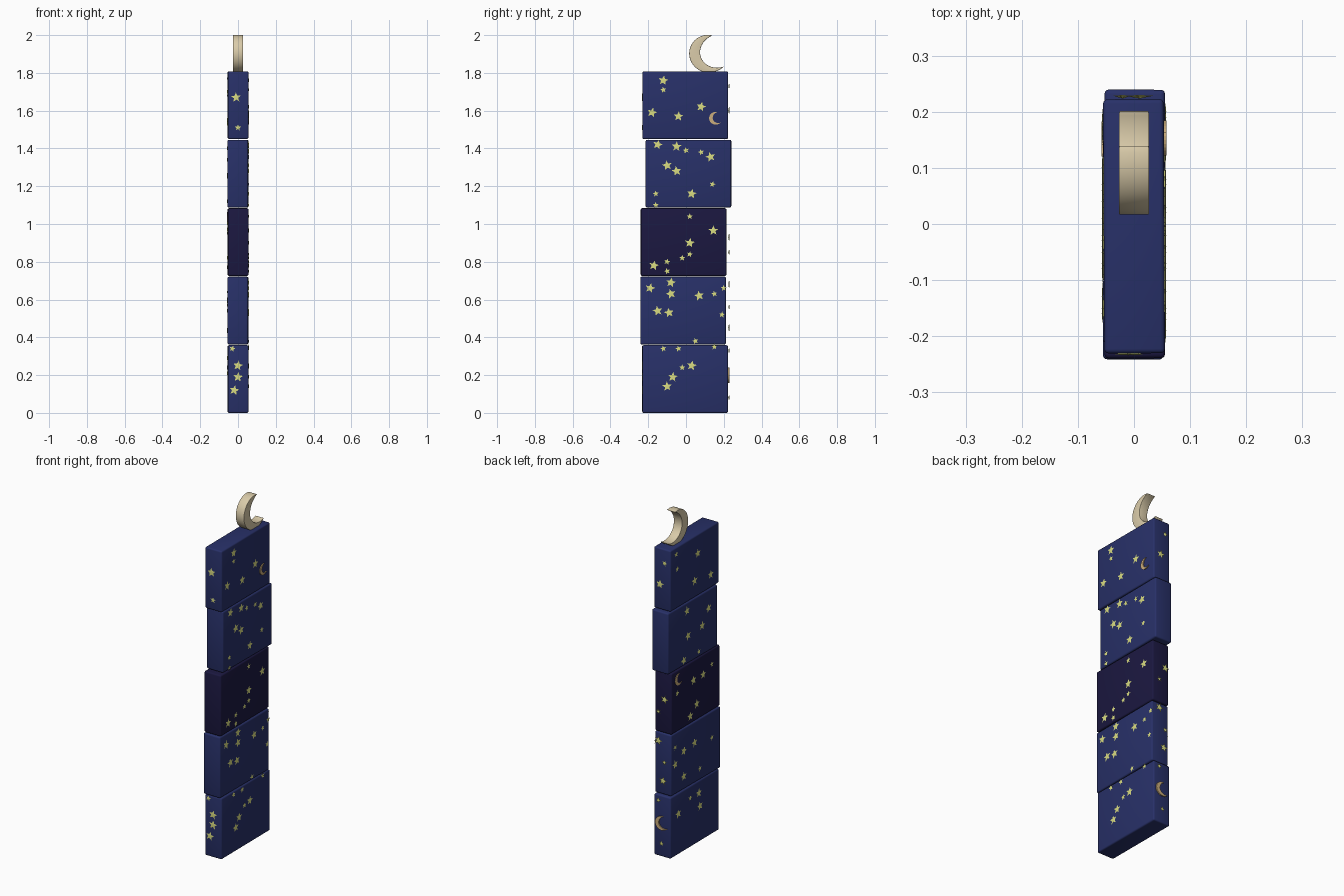
import bpy, bmesh, math, random

cube = bpy.data.objects.get("Cube")
if cube:
    bpy.data.objects.remove(cube, do_unlink=True)

random.seed(4)
HALF_X, HALF_Y, BLOCK_H = 0.054, 0.2265, 0.3585


def material(name, rgb, roughness=0.6):
    mat = bpy.data.materials.new(name)
    mat.use_nodes = True
    colour = (*rgb, 1.0)
    mat.diffuse_color = colour
    shader = mat.node_tree.nodes["Principled BSDF"]
    shader.inputs["Base Color"].default_value = colour
    shader.inputs["Roughness"].default_value = roughness
    return mat


night_blue = material("night blue", (0.021, 0.03, 0.14))
deep_indigo = material("deep indigo", (0.011, 0.009, 0.052))
star_yellow = material("star yellow", (0.7, 0.72, 0.22))
moon_cream = material("moon cream", (0.7, 0.6, 0.4))
moon_gold = material("moon gold", (0.6, 0.42, 0.2))


def finish(bm, name, mat):
    bmesh.ops.recalc_face_normals(bm, faces=bm.faces)
    mesh = bpy.data.meshes.new(name)
    bm.to_mesh(mesh)
    bm.free()
    obj = bpy.data.objects.new(name, mesh)
    bpy.context.collection.objects.link(obj)
    mesh.materials.append(mat)
    return obj


def add_bevel(obj, width, segments):
    bevel = obj.modifiers.new("soft edges", "BEVEL")
    bevel.width, bevel.segments, bevel.limit_method = width, segments, "ANGLE"
    for poly in obj.data.polygons:
        poly.use_smooth = True


# Each side turns (across, up, out) into a point in space
SIDES = {
    "right_side": lambda u, v, d: (HALF_X + d, u, v),
    "left_side": lambda u, v, d: (-HALF_X - d, u, v),
    "front": lambda u, v, d: (u, -HALF_Y - 0.004 - d, v),
    "back": lambda u, v, d: (u, HALF_Y + d, v),
}


def add_star(bm, side, u, v, radius):
    """Five-pointed star with a slightly raised centre."""
    turn = random.uniform(-0.3, 0.3)
    rim = []
    for i in range(10):
        a = turn + math.pi * (0.5 + i / 5)
        r = radius if i % 2 == 0 else radius * 0.45
        rim.append(bm.verts.new(side(u + r * math.cos(a), v + r * math.sin(a), 0.002)))
    peak = bm.verts.new(side(u, v, 0.0035))
    base = bm.verts.new(side(u, v, -0.003))
    for a, b in zip(rim, rim[1:] + rim[:1]):
        bm.faces.new((a, b, peak)).smooth = True
        bm.faces.new((b, a, base))


def add_crescent(bm, place, radius, near, far, steps=20):
    """Crescent opening to the upper right, solid between depths near and far."""
    start, end = math.radians(75), math.radians(322)
    outer, inner = [], []
    for i in range(steps + 1):
        t = i / steps
        a = start + (end - start) * t
        reach = 1 + 0.13 * t ** 6
        outer.append((reach * math.cos(a), reach * math.sin(a)))
    tip_a, tip_b = outer[0], outer[-1]
    mid = [(p + q) / 2 for p, q in zip(tip_a, tip_b)]
    half = [(p - q) / 2 for p, q in zip(tip_a, tip_b)]
    size = math.hypot(*half)
    out = (-half[1] / size, half[0] / size)
    for i in range(steps + 1):
        a = math.pi * i / steps
        inner.append([mid[k] + half[k] * math.cos(a) + out[k] * math.sin(a)
                      for k in (0, 1)])

    def row(points, depth):
        return [bm.verts.new(place(radius * p, radius * q, depth)) for p, q in points]

    loop = outer + inner[-2:0:-1]
    lower, upper = row(loop, near), row(loop, far)
    n = len(loop)
    for i in range(n):
        j = (i + 1) % n
        bm.faces.new((lower[i], lower[j], upper[j], upper[i]))
    for ring in (lower, upper):
        for i in range(steps):
            quad = [ring[i], ring[i + 1], ring[(n - i - 1) % n], ring[(n - i) % n]]
            bm.faces.new(list(dict.fromkeys(quad)))


# Stacked blocks, each nudged and twisted a little
for i, (shift, twist) in enumerate([(-0.005, 0.3), (-0.015, -0.4), (-0.013, 0.4),
                                    (0.013, -0.4), (-0.004, 0.3)]):
    bm = bmesh.new()
    bmesh.ops.create_cube(bm, size=1)
    bmesh.ops.scale(bm, vec=(2 * HALF_X, 2 * HALF_Y, BLOCK_H), verts=bm.verts)
    block = finish(bm, f"block_{i + 1}", deep_indigo if i == 2 else night_blue)
    block.location = (0, shift, BLOCK_H / 2 + i * 0.3625)
    block.rotation_euler.z = math.radians(twist)
    add_bevel(block, 0.008, 3)

# Star positions on each side: (across, up)
LARGE = {
    "right_side": [(-.12, 1.76), (-.18, 1.59), (-.04, 1.57), (.08, 1.62), (-.15, 1.42),
                   (-.05, 1.41), (.13, 1.355), (-.1, 1.31), (-.05, 1.28), (.03, 1.16),
                   (.145, .965), (.02, .9), (-.17, .78), (-.19, .66), (-.08, .69),
                   (-.08, .63), (.07, .62), (-.15, .54), (-.09, .53), (.03, .25),
                   (-.07, .19), (-.1, .14)],
    "left_side": [(-.03, 1.7), (-.15, 1.53), (0, 1.55), (-.13, 1.34), (.07, 1.4),
                  (-.07, 1.26), (.06, 1.25), (.1, 1.12), (-.08, .97), (.01, .97),
                  (-.02, .82), (.04, .77), (0, .6), (.1, .59), (.18, .54),
                  (.1, .44), (-.05, .21), (-.04, .29), (.15, .24)],
    "front": [(-.01, 1.67), (0, .25), (0, .19), (-.02, .12)],
    "back": [(.01, 1.6), (-.02, .93), (.02, .68), (-.01, .45)],
}
SMALL = {
    "right_side": [(-.12, 1.71), (0, 1.39), (.08, 1.38), (.14, 1.21), (-.16, 1.16),
                   (-.16, 1.1), (.02, 1.04), (.02, .84), (-.02, .82), (-.1, .8),
                   (-.1, .75), (.15, .63), (.2, .66), (.19, .52), (.05, .38),
                   (.15, .35), (-.04, .34), (-.12, .34), (-.02, .24)],
    "left_side": [(.17, 1.77), (.16, 1.68), (-.04, 1.12), (-.16, 1), (.16, .95),
                  (-.16, .57), (.18, .64), (-.05, .43), (.04, .29)],
    "front": [(0, 1.51), (-.03, .34)],
    "back": [(-.02, 1.73), (.02, .85), (-.02, .56), (.02, .33), (0, .08)],
}
for name, side in SIDES.items():
    bm = bmesh.new()
    for table, radius in ((LARGE, 0.027), (SMALL, 0.017)):
        for u, v in table[name]:
            add_star(bm, side, u, v, radius)
    finish(bm, f"{name}_stars", star_yellow)

# Small crescents set on the sides
for name, u, v, radius, flip in [("right_side", .155, 1.56, .033, 1),
                                 ("left_side", .15, 1.03, .033, -1),
                                 ("back", 0, .2, .04, -1)]:
    side = SIDES[name]
    bm = bmesh.new()
    add_crescent(bm, lambda p, q, d: side(u + flip * p, v + q, d), radius, -0.003, 0.004)
    finish(bm, f"{name}_moon", moon_gold)

# Large crescent standing on top
bm = bmesh.new()
add_crescent(bm, lambda p, q, d: (d, 0.115 + p, 1.903 + q), 0.098, -0.027, 0.027, 32)
top_moon = finish(bm, "top_moon", moon_cream)
add_bevel(top_moon, 0.006, 3)
